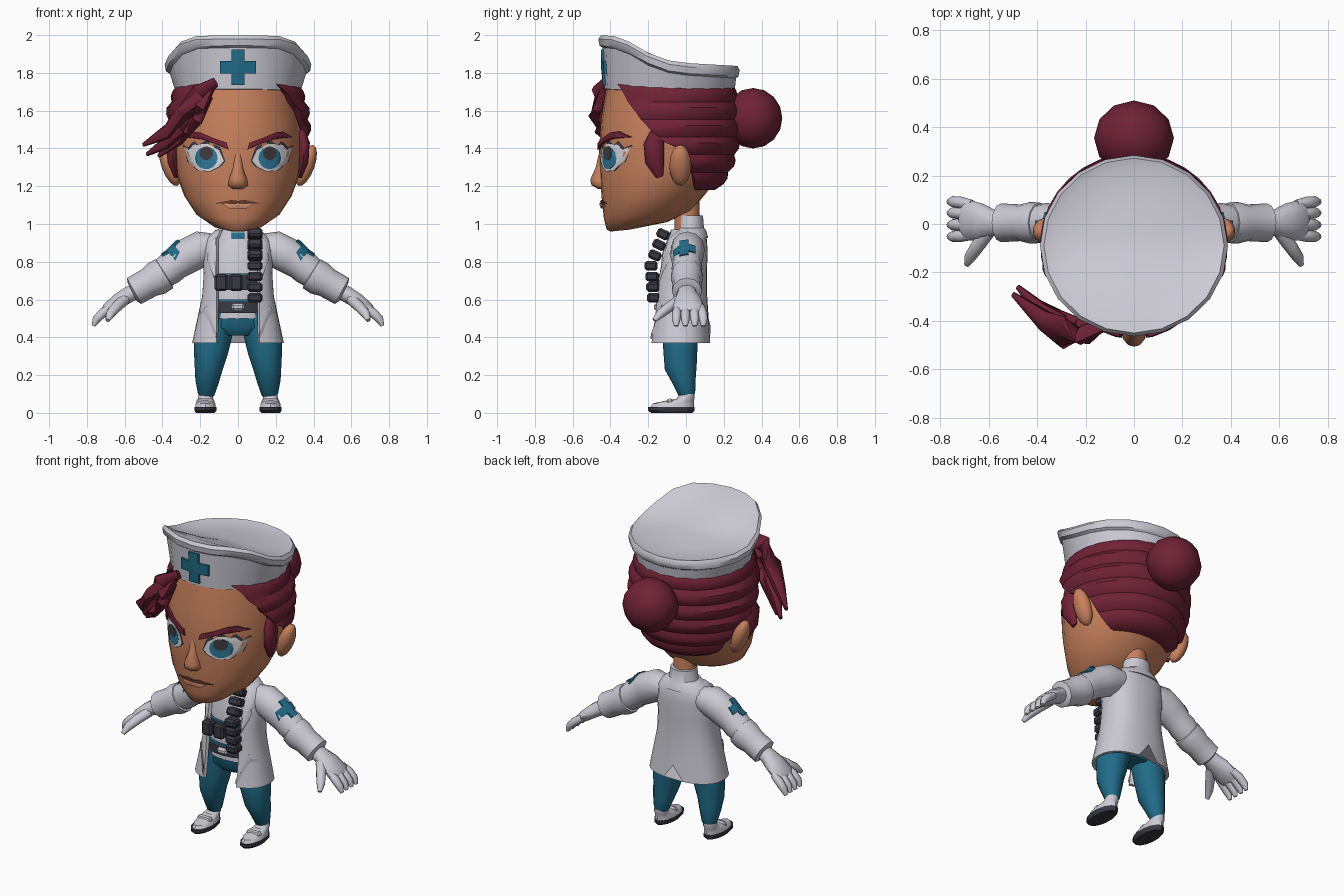
import bpy
import bmesh
from math import sin, cos, pi, asin, acos, radians
from mathutils import Vector, Matrix
from mathutils.bvhtree import BVHTree

cube = bpy.data.objects.get("Cube")
if cube:
    bpy.data.objects.remove(cube, do_unlink=True)


def material(name, r, g, b):
    mat = bpy.data.materials.new(name)
    mat.use_nodes = True
    mat.diffuse_color = (r, g, b, 1)
    shader = next(n for n in mat.node_tree.nodes if n.type == "BSDF_PRINCIPLED")
    shader.inputs["Base Color"].default_value = (r, g, b, 1)
    shader.inputs["Roughness"].default_value = 0.8
    return mat


white = material("cloth white", .6, .59, .66)
skin = material("warm skin", .58, .22, .11)
hair = material("wine hair", .16, .016, .037)
teal = material("teal cloth", .015, .15, .25)
charcoal = material("charcoal gear", .04, .04, .055)
eye_white = material("eye white", .72, .72, .75)
iris_blue = material("iris blue", .03, .2, .34)
pupil_grey = material("pupil grey", .06, .05, .055)
lip_peach = material("lip peach", .68, .3, .17)
mouth_brown = material("mouth brown", .16, .05, .025)


# ---------- helpers ----------
def finish(name, bm, mat, angle=40):
    bmesh.ops.recalc_face_normals(bm, faces=bm.faces)
    mesh = bpy.data.meshes.new(name)
    bm.to_mesh(mesh)
    bm.free()
    mesh.materials.append(mat)
    for poly in mesh.polygons:
        poly.use_smooth = True
    mesh.set_sharp_from_angle(angle=radians(angle))
    obj = bpy.data.objects.new(name, mesh)
    bpy.context.collection.objects.link(obj)
    return obj


def loft(name, rings, mat, angle=40):
    bm = bmesh.new()
    loops = [[bm.verts.new(p) for p in ring] for ring in rings]
    n = len(loops[0])
    for low, high in zip(loops, loops[1:]):
        for i in range(n):
            j = (i + 1) % n
            bm.faces.new((low[i], low[j], high[j], high[i]))
    bm.faces.new(loops[0])
    bm.faces.new(loops[-1])
    return finish(name, bm, mat, angle)


def oval(z, w, yf, yb, cx=0, n=16, z_back=None):
    """Horizontal ring given by half width, front y and back y."""
    zb = z if z_back is None else z_back
    pts = []
    for i in range(n):
        t = 2 * pi * i / n
        f = (1 - cos(t)) / 2
        pts.append(Vector((cx + w * sin(t), yf + (yb - yf) * f, z + (zb - z) * f)))
    return pts


def stack(name, rows, mat, cx=0, n=16, angle=40):
    return loft(name, [oval(*row, cx=cx, n=n) for row in rows], mat, angle)


def shell(name, rows, mat, thick, n=25, power=1.0, angle=40):
    """Thick wall open at the front; rows are (z, w, yf, yb, start angle)."""
    def point(z, w, yf, yb, t):
        s, c = sin(t), -cos(t)
        s, c = (abs(v) ** power * (1 if v > 0 else -1) for v in (s, c))
        return Vector((w * s, (yf + yb) / 2 + (yb - yf) / 2 * c, z))
    rings = []
    for z, w, yf, yb, t in rows:
        angles = [t + (2 * pi - 2 * t) * i / (n - 1) for i in range(n)]
        outer = [point(z, w, yf, yb, a) for a in angles]
        inner = [point(z, w - thick, yf + thick, yb - thick, a) for a in angles]
        rings.append(outer + inner[::-1])
    return loft(name, rings, mat, angle)


def tube(name, path, mat, side=(0, 1, 0), n=10, angle=50):
    """Path entries are (x, y, z, half width along side, half thickness)."""
    pts = [Vector(p[:3]) for p in path]
    rings = []
    for i, p in enumerate(path):
        along = (pts[min(i + 1, len(pts) - 1)] - pts[max(i - 1, 0)]).normalized()
        u = Vector(side)
        u = (u - along * u.dot(along)).normalized()
        v = along.cross(u)
        rings.append([pts[i] + u * p[3] * cos(2 * pi * k / n) + v * p[4] * sin(2 * pi * k / n)
                      for k in range(n)])
    return loft(name, rings, mat, angle)


def ball(name, loc, size, mat, tilt=0):
    bm = bmesh.new()
    bmesh.ops.create_uvsphere(bm, u_segments=12, v_segments=8, radius=1)
    bm.transform(Matrix.Translation(loc) @ Matrix.Rotation(tilt, 4, "Y") @ Matrix.Diagonal((*size, 1)))
    return finish(name, bm, mat, 60)


def box(name, loc, size, mat, tilt=0):
    bm = bmesh.new()
    bmesh.ops.create_cube(bm, size=1)
    bm.transform(Matrix.Translation(loc) @ Matrix.Rotation(tilt, 4, "X") @ Matrix.Diagonal((*size, 1)))
    bmesh.ops.bevel(bm, geom=bm.edges[:], offset=.012, segments=1, affect="EDGES")
    return finish(name, bm, mat, 30)


def surface(obj):
    return BVHTree.FromObject(obj, bpy.context.evaluated_depsgraph_get())


def plate(name, outline, mat, tree, lift, origin=(0, 0, 0), u=(1, 0, 0), v=(0, 0, 1), normal=(0, -1, 0)):
    """Thin plate of the given 2D outline draped over a surface."""
    origin, u, v, normal = (Vector(a) for a in (origin, u, v, normal))
    pts = [Vector(p) for p in outline]
    mid = sum(pts, Vector((0, 0))) / len(pts)

    def drape(p, h):
        start = origin + u * p.x + v * p.y + normal
        hit = tree.ray_cast(start, -normal)[0] or tree.find_nearest(start)[0]
        return hit + normal * h
    rings = [[drape(p, -.01) for p in pts]]
    for k in (1, .75, .5, .25, .04):
        rings.append([drape(mid + (p - mid) * k, lift) for p in pts])
    return loft(name, rings, mat, 50)


def circle(x, z, r, n=14):
    return [(x + r * cos(2 * pi * i / n), z + r * sin(2 * pi * i / n)) for i in range(n)]


def cross(x, z, a, b):
    return [(x + p * sx, z + q * sz) for sx, sz, flip in ((1, 1, 0), (-1, 1, 1), (-1, -1, 0), (1, -1, 1))
            for p, q in (((a, b), (b, b), (b, a))[::-1 if flip else 1])]


def lookup(table, key):
    for lo, hi in zip(table, table[1:]):
        if key <= hi[0]:
            f = max(0, (key - lo[0]) / (hi[0] - lo[0]))
            return [a + (b - a) * f for a, b in zip(lo, hi)]
    return list(table[-1])


# ---------- head ----------
head_rows = [(.96, .05, -.4, -.3, .97), (.97, .13, -.42, -.1, 1.01), (1.03, .22, -.435, .03, 1.07),
             (1.12, .285, -.445, .12, 1.18), (1.25, .325, -.455, .2, 1.27), (1.4, .34, -.46, .24, 1.4),
             (1.55, .335, -.45, .25, 1.55), (1.73, .31, -.42, .23, 1.72)]
head = loft("head", [oval(z, w, f, b, n=28, z_back=zb) for z, w, f, b, zb in head_rows], skin, 60)
face = surface(head)
stack("nose", [(1.185, .03, -.465, -.4), (1.205, .052, -.5, -.4), (1.235, .048, -.507, -.4),
               (1.3, .028, -.478, -.4), (1.39, .022, -.457, -.4)], skin, n=12, angle=70)
stack("neck", [(.86, .07, -.06, .08), (1.12, .07, -.06, .07)], skin)

# ---------- face details ----------
eye = [(.075, 1.335), (.1, 1.39), (.16, 1.425), (.23, 1.42), (.285, 1.4),
       (.26, 1.33), (.21, 1.285), (.15, 1.28), (.1, 1.305)]
lash = [(.18 + (x - .18) * 1.08, z + (.016 if z > 1.36 else -.003)) for x, z in eye]
brow = [(.05, 1.395), (.06, 1.43), (.13, 1.455), (.2, 1.485), (.24, 1.49), (.29, 1.46), (.2, 1.45), (.12, 1.425)]
for s, tag in ((1, "left"), (-1, "right")):
    flip = (s, 0, 0)
    plate(tag + "_lashes", lash, charcoal, face, .002, u=flip)
    plate(tag + "_eye", eye, eye_white, face, .004, u=flip)
    plate(tag + "_iris", circle(.168, 1.35, .06), iris_blue, face, .006, u=flip)
    plate(tag + "_pupil", circle(.168, 1.375, .036), pupil_grey, face, .008, u=flip)
    plate(tag + "_brow", brow, hair, face, .016, u=flip)
    ball(tag + "_ear", (s * .36, -.03, 1.31), (.045, .058, .115), skin, s * .35)
    tube(tag + "_sideburn", [(s * .33, -.15, 1.5, .03, .03), (s * .35, -.17, 1.42, .055, .03),
                             (s * .345, -.165, 1.33, .05, .03), (s * .325, -.14, 1.25, .02, .015)], hair)
plate("mouth_line", [(-.12, 1.11), (-.04, 1.127), (0, 1.122), (.04, 1.127), (.12, 1.11), (0, 1.104)],
      mouth_brown, face, .009)
plate("lower_lip", [(-.085, 1.107), (0, 1.11), (.085, 1.107), (.045, 1.082), (-.045, 1.082)],
      lip_peach, face, .014)

# ---------- hair ----------
# height, half width, front y, back y, y of the hairline
hair_keys = [(1.18, .24, -.3, .16, .05), (1.22, .29, -.38, .2, .04), (1.3, .345, -.44, .245, .03),
             (1.39, .37, -.46, .27, 0), (1.44, .375, -.46, .28, -.14), (1.52, .38, -.46, .285, -.21),
             (1.62, .37, -.46, .28, -.29), (1.74, .325, -.44, .25, -.36)]
strands = 18
hair_rows = []
for i in range(strands + 1):
    z, w, yf, yb, edge = lookup(hair_keys, 1.18 + .56 * i / strands)
    puff = .008 if i % 3 else -.008
    start = acos(((yf + yb) / 2 - edge) / ((yb - yf) / 2))
    hair_rows.append((z, w + puff, yf, yb + puff, start))
shell("swept_hair", hair_rows, hair, .05, n=21, angle=35)
ball("hair_bun", (0, .355, 1.56), (.165, .155, .16), hair)
across = (.6, 0, .8)
tube("fringe_top", [(-.12, -.42, 1.75, .03, .02), (-.21, -.455, 1.69, .06, .035), (-.29, -.45, 1.59, .07, .04),
                    (-.37, -.4, 1.49, .05, .035), (-.5, -.29, 1.42, .012, .01)], hair, across, 8)
tube("fringe_middle", [(-.14, -.42, 1.72, .03, .02), (-.21, -.445, 1.62, .06, .035), (-.29, -.43, 1.51, .06, .035),
                       (-.38, -.36, 1.43, .04, .03), (-.48, -.26, 1.37, .012, .01)], hair, across, 8)
tube("fringe_lower", [(-.16, -.42, 1.68, .03, .02), (-.22, -.43, 1.55, .04, .03), (-.31, -.39, 1.45, .04, .03),
                      (-.42, -.31, 1.36, .012, .01)], hair, across, 8)

# ---------- hat ----------
hat_height = [(-.47, 2.0), (-.38, 1.995), (-.3, 1.965), (-.166, 1.885), (-.05, 1.855), (.3, 1.835)]


def hat_ring(w, yf, yb, drop):
    pts = oval(0, w, yf, yb, n=20)
    for p in pts:
        p.z = lookup(hat_height, p.y)[1] - drop
    return pts


hat = loft("hat", [oval(1.7, .29, -.38, .2, n=20), oval(1.715, .33, -.43, .255, n=20, z_back=1.68),
                   hat_ring(.362, -.442, .265, .065), hat_ring(.382, -.458, .278, .055),
                   hat_ring(.388, -.464, .284, .02), hat_ring(.372, -.45, .272, 0),
                   hat_ring(.33, -.38, .23, .012), hat_ring(.2, -.25, .1, .006),
                   hat_ring(.05, -.12, -.04, 0)], white, 45)
plate("hat_cross", cross(0, 1.83, .095, .034), teal, surface(hat), .014)

# ---------- coat and shirt ----------
coat_keys = [(.37, .243, -.195, .13), (.5, .215, -.18, .12), (.62, .19, -.17, .112), (.74, .182, -.16, .11),
             (.85, .188, -.14, .115), (.92, .175, -.11, .11), (.965, .12, -.07, .09)]
coat = shell("coat", [(z, w, f, b, asin((min(.115, w * .8) / w) ** 1.2)) for z, w, f, b in coat_keys],
             white, .018, power=.85)
for vert in coat.data.vertices:  # vent in the back hem
    if vert.co.z < .4 and abs(vert.co.x) < .01 and vert.co.y > 0:
        vert.co.z += .09
coat_tree = surface(coat)
shell("coat_collar", [(.925, .165, -.1, .118, .9), (.965, .125, -.07, .107, .8), (.98, .09, -.05, .095, .8),
                      (1.045, .08, -.05, .09, .9)], white, .02)
shirt = stack("shirt", [(.5, .17, -.145, .09), (.7, .155, -.14, .085), (.85, .15, -.125, .085),
                        (.97, .09, -.08, .08)], white, n=20)
stack("belt", [(.53, .18, -.155, .09), (.59, .176, -.155, .09)], charcoal, n=20)
stack("chest_rig", [(.65, .168, -.155, .08), (.73, .163, -.152, .08)], charcoal, n=20)
stack("rig_trim", [(.73, .165, -.154, .08), (.738, .163, -.153, .08)], teal, n=20)
stack("belt_trim", [(.59, .178, -.157, .08), (.599, .175, -.156, .08)], teal, n=20)
box("belt_buckle", (0, -.155, .56), (.07, .03, .04), white)
plate("neck_tag", [(-.035, .92), (-.035, .955), (.035, .955), (.035, .92)], teal, surface(shirt), .008)
for i in range(7):
    z = .61 + .056 * i
    y = lookup([(.6, -.17), (.78, -.185), (.95, -.12)], z)[1]
    box("bandolier_pouch_%d" % i, (.09, y, z), (.08, .07, .05), charcoal, -.45 if z > .8 else 0)
for i, x in enumerate((-.09, -.01)):
    box("rig_pouch_%d" % i, (x, -.165, .69), (.07, .06, .09), charcoal)

# ---------- arms, hands and legs ----------
stack("hips", [(.41, .1, -.1, .05), (.45, .17, -.135, .075), (.56, .165, -.14, .085)], teal)
for s, tag in ((1, "left"), (-1, "right")):
    def limb(part, path, mat, side=(0, 1, 0), n=10):
        return tube(tag + "_" + part, [(s * p[0], *p[1:]) for p in path], mat, side, n)

    plate(tag + "_lapel", [(.115, .93), (.165, .925), (.185, .86), (.16, .84), (.165, .81), (.12, .7)],
          white, coat_tree, .009, u=(s, 0, 0))
    plate(tag + "_pocket", [(.165, .57), (.225, .535), (.22, .505), (.16, .54)],
          white, coat_tree, .009, u=(s, 0, 0))
    sleeve = limb("sleeve", [(.12, .02, .88, .07, .07), (.19, .01, .87, .09, .095), (.27, .005, .83, .088, .095),
                             (.33, .005, .785, .078, .082), (.36, .005, .765, .082, .086),
                             (.44, .005, .7, .068, .07)], white, n=12)
    plate(tag + "_arm_cross", cross(0, 0, .06, .024), teal, surface(sleeve), .009,
          (s * .305, -.01, .81), (0, 1, 0), (s * .77, 0, -.64), (s * .64, 0, .77))
    limb("cuff", [(.385, .005, .74, .07, .07), (.39, .005, .737, .084, .09), (.43, .005, .712, .086, .092),
                  (.47, .005, .69, .076, .08), (.55, .005, .645, .08, .078), (.56, .005, .64, .055, .055)], white, n=12)
    limb("palm", [(.53, .005, .65, .05, .045), (.58, .005, .625, .055, .045), (.63, .01, .595, .075, .042),
                  (.69, .015, .55, .085, .034), (.71, .015, .53, .07, .022)], white)
    for k, y in enumerate((-.045, -.003, .04, .08)):
        limb("finger_%d" % k, [(.67, y, .56, .02, .022), (.715, y * 1.1, .53, .025, .025),
                               (.75, y * 1.15, .495, .023, .022), (.765, y * 1.15, .46, .012, .01)], white, n=8)
    limb("thumb", [(.6, -.03, .6, .03, .03), (.645, -.09, .56, .03, .027), (.675, -.135, .525, .026, .024),
                   (.69, -.168, .49, .012, .012)], white, (1, 0, 0), 8)
    limb("trouser_leg", [(.1, -.03, .54, .1, .08), (.13, -.03, .42, .095, .1), (.143, -.03, .33, .09, .092),
                         (.155, -.028, .24, .085, .075), (.163, -.01, .17, .063, .063),
                         (.168, .005, .1, .045, .045), (.17, .01, .085, .035, .035)], teal, n=12)
    stack(tag + "_sole", [(0, .05, -.185, .035), (.012, .06, -.2, .045), (.03, .06, -.2, .045)],
          charcoal, s * .173, 14)
    stack(tag + "_shoe", [(.028, .056, -.19, .042), (.05, .053, -.175, .042), (.066, .045, -.1, .042),
                          (.075, .042, -.05, .045), (.1, .037, -.03, .045)], white, s * .172, 14)
    shoe_strap = box(tag + "_shoe_strap", (s * .172, -.085, .058), (.095, .04, .035), white, .3)
